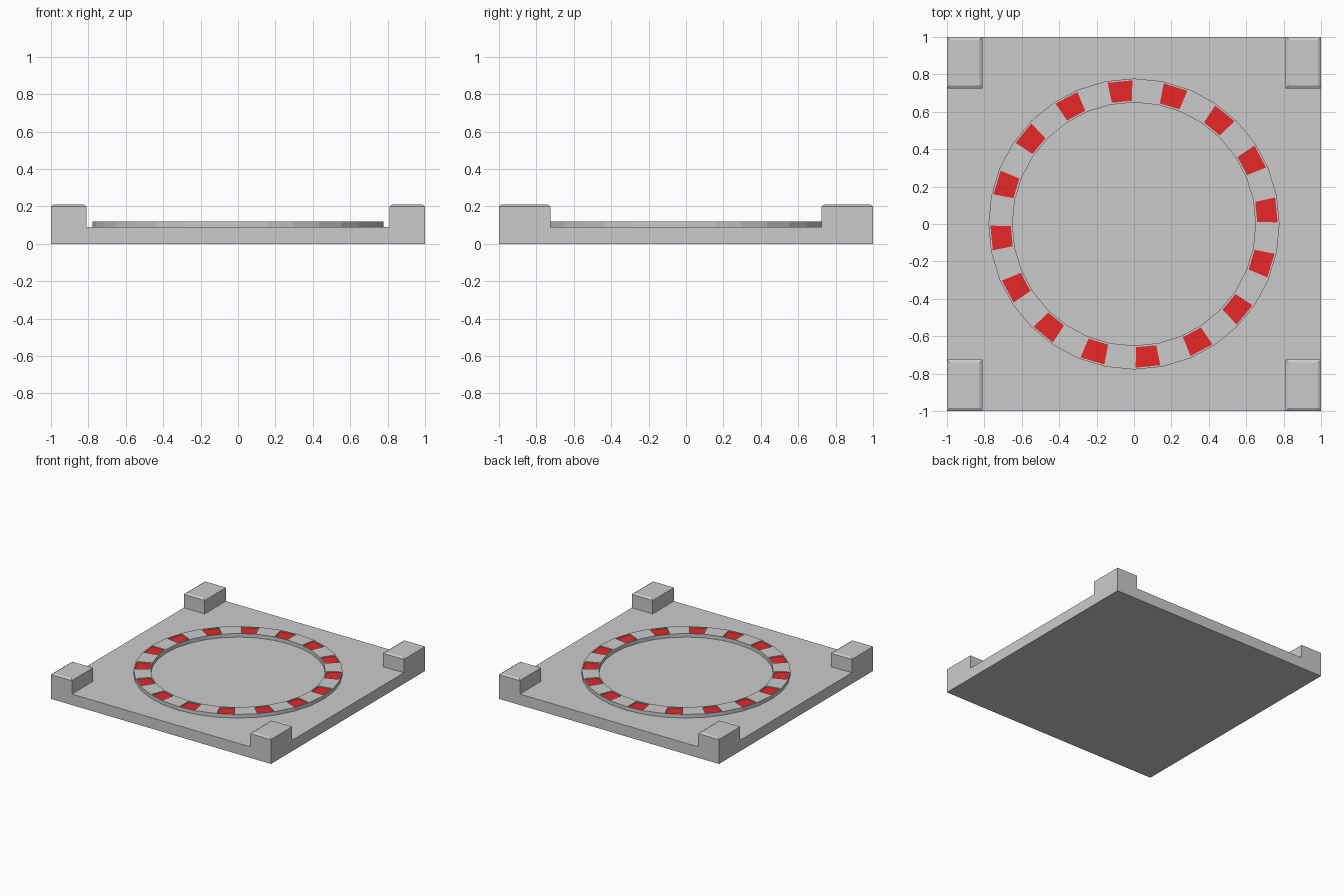
import bpy, bmesh, math
from mathutils import Vector

if "Cube" in bpy.data.objects:
    bpy.data.objects.remove(bpy.data.objects["Cube"])

BASE_Z, RING_Z = 0.09, 0.12


def finish(bm, name):
    bmesh.ops.recalc_face_normals(bm, faces=bm.faces)
    mesh = bpy.data.meshes.new(name)
    bm.to_mesh(mesh)
    bm.free()
    obj = bpy.data.objects.new(name, mesh)
    bpy.context.collection.objects.link(obj)
    return obj


def extrude_up(bm, faces, dz):
    geom = bmesh.ops.extrude_face_region(bm, geom=faces)["geom"]
    verts = [g for g in geom if isinstance(g, bmesh.types.BMVert)]
    bmesh.ops.translate(bm, verts=verts, vec=(0, 0, dz))
    return [g for g in geom if isinstance(g, bmesh.types.BMFace)]


# Square plate with four chamfered corner posts, in one mesh
bm = bmesh.new()
bmesh.ops.create_grid(bm, x_segments=3, y_segments=3, size=1)
for v in bm.verts:
    if abs(v.co.x) < 0.9:
        v.co.x = math.copysign(0.81, v.co.x)
    if abs(v.co.y) < 0.9:
        v.co.y = math.copysign(0.725, v.co.y)
top = extrude_up(bm, bm.faces[:], BASE_Z)
# keep the underside closed
bottom = [e for e in bm.edges if e.is_boundary]
if bottom:
    bmesh.ops.holes_fill(bm, edges=bottom)
corners = [f for f in top if abs(f.calc_center_median().x) > 0.85
           and abs(f.calc_center_median().y) > 0.8]
for face in corners:
    post = extrude_up(bm, [face], 0.11)
    if face.is_valid:
        bm.faces.remove(face)
    cap = extrude_up(bm, post, 0.01)[0]
    if post[0].is_valid:
        bm.faces.remove(post[0])
    c = cap.calc_center_median()
    for v in cap.verts:
        v.co.x -= math.copysign(0.016, v.co.x - c.x)
        v.co.y -= math.copysign(0.016, v.co.y - c.y)
finish(bm, "base_plate")

# Raised 32-sided ring with a red inset light on every other segment
N, R_OUT, R_IN = 32, 0.778, 0.65
bm = bmesh.new()
profile = [(R_IN, BASE_Z), (R_OUT, BASE_Z), (R_OUT, RING_Z), (R_IN, RING_Z)]
loops = [[bm.verts.new((r * math.cos(i * math.tau / N), r * math.sin(i * math.tau / N), z))
          for r, z in profile] for i in range(N)]
tops = []
for i in range(N):
    a, b = loops[i], loops[(i + 1) % N]
    for j in range(4):
        k = (j + 1) % 4
        f = bm.faces.new((a[j], a[k], b[k], b[j]))
        if j == 2:
            tops.append(f)
bmesh.ops.recalc_face_normals(bm, faces=bm.faces)
lights = tops[::2]
bmesh.ops.inset_individual(bm, faces=lights, thickness=0.0135)
for f in lights:
    f.material_index = 1
    extrude = extrude_up(bm, [f], -0.008)
    if f.is_valid:
        bm.faces.remove(f)
    for e in extrude[0].edges:
        for g in e.link_faces:
            if g != extrude[0]:
                g.material_index = 0
ring = finish(bm, "light_ring")
grey = bpy.data.materials.new("ring_grey")
grey.diffuse_color = (0.8, 0.8, 0.8, 1)
grey.use_nodes = True
grey.node_tree.nodes["Principled BSDF"].inputs["Base Color"].default_value = grey.diffuse_color
red = bpy.data.materials.new("light_red")
red.diffuse_color = (0.8, 0.02, 0.02, 1)
red.use_nodes = True
red.node_tree.nodes["Principled BSDF"].inputs["Base Color"].default_value = red.diffuse_color
ring.data.materials.append(None)
ring.data.materials.append(red)
bpy.data.materials.remove(grey)
